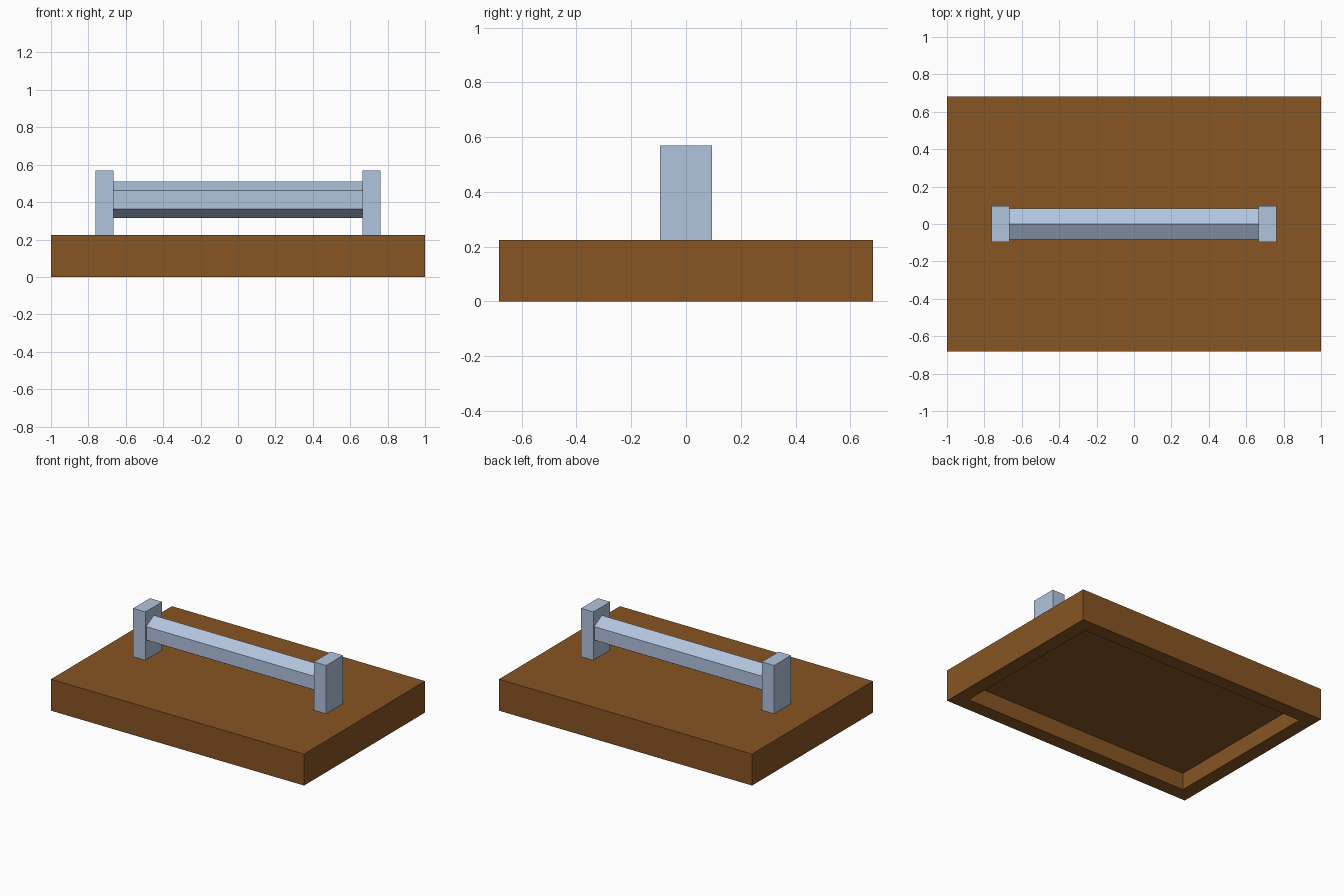
import bpy
import bmesh
import math
from mathutils import Matrix

default = bpy.data.objects.get("Cube")
if default:
    bpy.data.objects.remove(default, do_unlink=True)


def make_material(name, rgb):
    mat = bpy.data.materials.new(name)
    mat.use_nodes = True
    colour = (*rgb, 1.0)
    mat.diffuse_color = colour
    mat.node_tree.nodes["Principled BSDF"].inputs["Base Color"].default_value = colour
    return mat


def add_object(name, bm, mat):
    mesh = bpy.data.meshes.new(name)
    bmesh.ops.recalc_face_normals(bm, faces=bm.faces)
    bm.to_mesh(mesh)
    bm.free()
    mesh.materials.append(mat)
    obj = bpy.data.objects.new(name, mesh)
    bpy.context.collection.objects.link(obj)
    return obj


def box(size, centre):
    bm = bmesh.new()
    bmesh.ops.create_cube(bm, size=1, matrix=Matrix.Translation(centre) @ Matrix.Diagonal((*size, 1)))
    return bm


wood = make_material("brown wood", (0.242, 0.091, 0.017))
steel = make_material("pale blue steel", (0.434, 0.552, 0.73))

BASE_H = 0.225
RIM = 0.1
RECESS = 0.12

# Base slab, with a rim around a hollow underside
bm = box((2, 1.365, BASE_H), (0, 0, BASE_H / 2))
bottom = min(bm.faces, key=lambda f: f.calc_center_median().z)
bmesh.ops.inset_region(bm, faces=[bottom], thickness=RIM, use_even_offset=True)
floor = bmesh.ops.extrude_face_region(bm, geom=[bottom])
bmesh.ops.translate(bm, vec=(0, 0, RECESS),
                    verts=[v for v in floor["geom"] if isinstance(v, bmesh.types.BMVert)])
if bottom.is_valid:
    bmesh.ops.delete(bm, geom=[bottom], context="FACES_ONLY")
add_object("base_slab", bm, wood)

# Upright posts
POST_H = 0.345
for side, name in ((1, "left_post"), (-1, "right_post")):
    add_object(name, box((0.097, 0.19, POST_H), (side * 0.7145, 0, BASE_H + POST_H / 2)), steel)

# Hexagonal bar between the posts, one corner up
bm = bmesh.new()
bmesh.ops.create_cone(bm, cap_ends=True, segments=6, radius1=0.097, radius2=0.097, depth=1.332)
top_angle = max(math.atan2(v.co.y, v.co.x) for v in bm.verts if v.co.y > 0.09 or v.co.x > 0.09)
spin = Matrix.Rotation(-top_angle, 4, "Z")
lay_down = Matrix.Rotation(math.pi / 2, 4, "Y")
bmesh.ops.transform(bm, matrix=Matrix.Translation((0, 0, 0.413)) @ lay_down @ spin, verts=bm.verts)
add_object("hex_bar", bm, steel)
